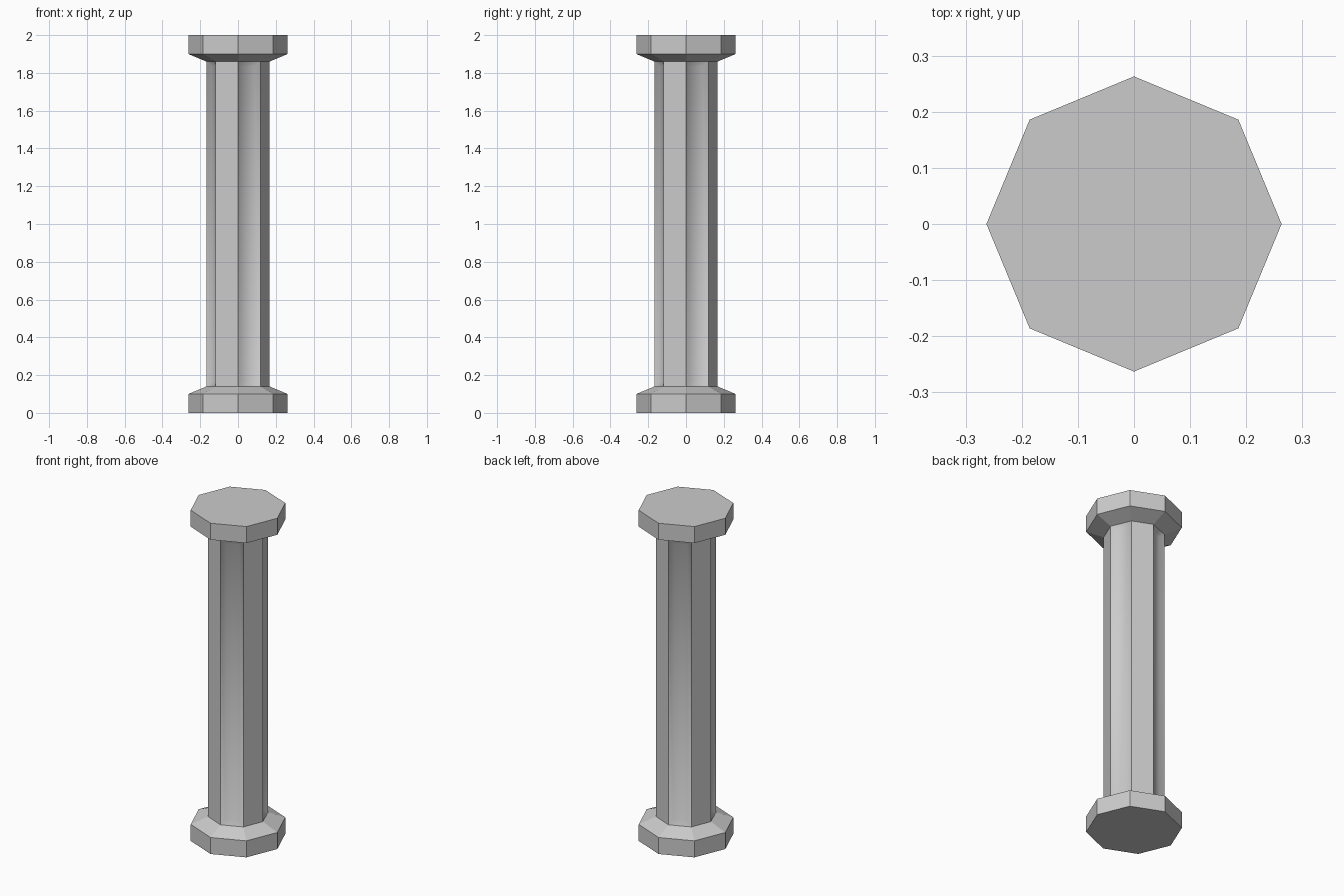
import bpy, bmesh
from math import cos, sin, pi, radians
from mathutils import Vector

cube = bpy.data.objects.get("Cube")
if cube:
    bpy.data.objects.remove(cube)

stone = bpy.data.materials.new("grey_stone")
stone.use_nodes = True
colour = (0.6, 0.6, 0.6, 1)
stone.diffuse_color = colour
stone.node_tree.nodes["Principled BSDF"].inputs["Base Color"].default_value = colour

SIDES = 8
# Radius and height of each ring: base, shaft, capital
profile = [(0.263, 0), (0.263, 0.1), (0.167, 0.14),
           (0.167, 1.86), (0.263, 1.9), (0.263, 2)]

bm = bmesh.new()
rings = [[bm.verts.new((r * cos(2 * pi * i / SIDES), r * sin(2 * pi * i / SIDES), z))
          for i in range(SIDES)] for r, z in profile]
shaft_faces = []
for level, (low, high) in enumerate(zip(rings, rings[1:])):
    for i in range(SIDES):
        j = (i + 1) % SIDES
        face = bm.faces.new((low[i], low[j], high[j], high[i]))
        if level == 2:
            shaft_faces.append(face)
bm.faces.new(list(reversed(rings[0])))
bm.faces.new(rings[-1])

# Sunken flutes on every other side of the shaft
flutes = shaft_faces[::2]
bm.normal_update()
bmesh.ops.inset_individual(bm, faces=flutes, thickness=0.036, depth=-0.02)

# Flutes blend softly, all the other edges stay crisp
bm.normal_update()
for face in bm.faces:
    face.smooth = True
for edge in bm.edges:
    edge.smooth = any(f in flutes for f in edge.link_faces)
for face in flutes:
    for vert in face.verts:
        for edge in vert.link_edges:
            edge.smooth = True

mesh = bpy.data.meshes.new("fluted_column")
bm.to_mesh(mesh)
bm.free()
mesh.materials.append(stone)
column = bpy.data.objects.new("fluted_column", mesh)
bpy.context.collection.objects.link(column)
